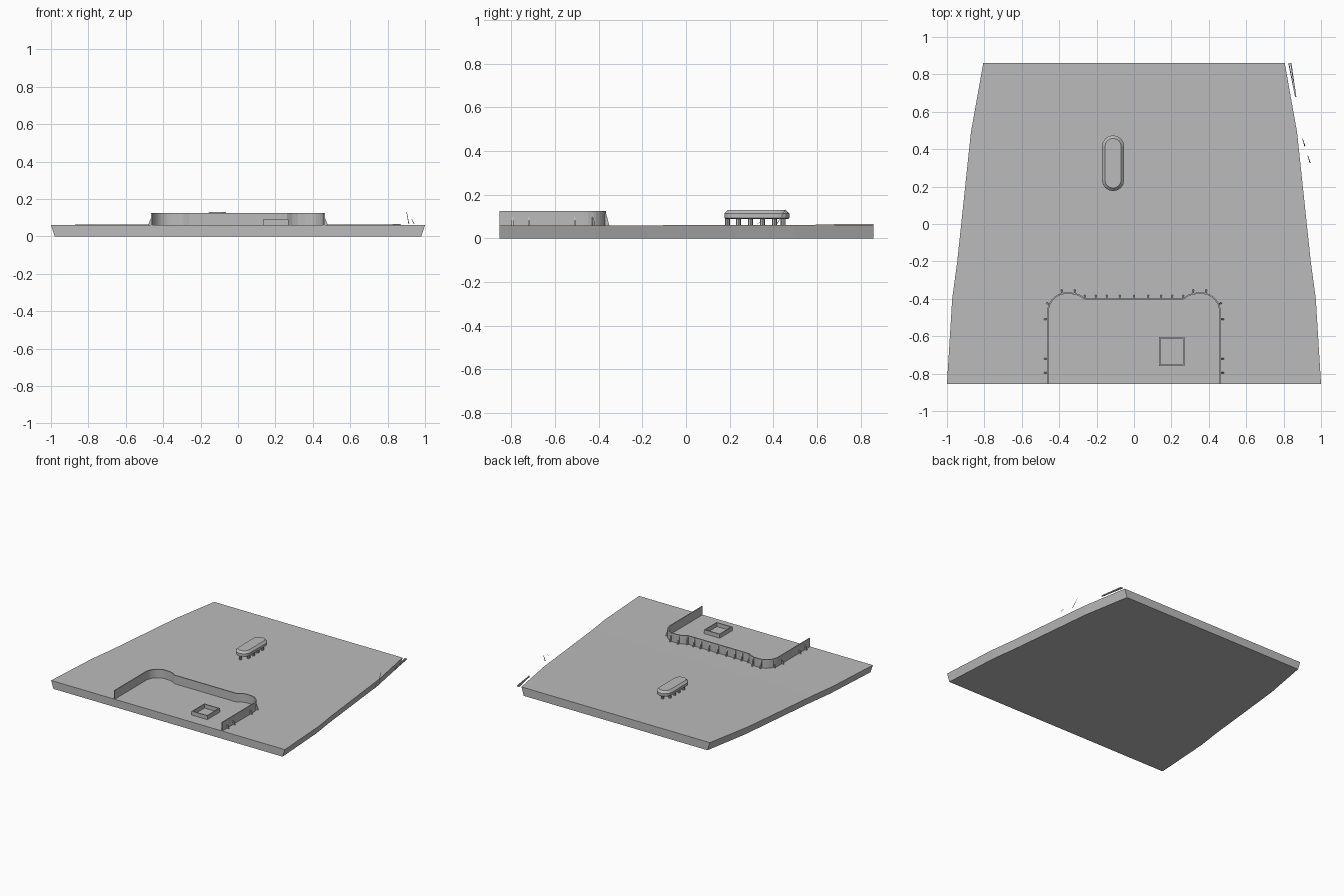
import bpy, bmesh
from math import sin, cos, pi, radians
from mathutils import Vector, Matrix

cube = bpy.data.objects.get("Cube")
if cube:
    bpy.data.objects.remove(cube, do_unlink=True)

grey = bpy.data.materials.new("plain grey")
grey.use_nodes = True
COLOUR = (0.5, 0.5, 0.5, 1)
grey.diffuse_color = COLOUR
grey.node_tree.nodes["Principled BSDF"].inputs["Base Color"].default_value = COLOUR


def finish(name, bm):
    bmesh.ops.recalc_face_normals(bm, faces=bm.faces)
    mesh = bpy.data.meshes.new(name)
    bm.to_mesh(mesh)
    bm.free()
    mesh.materials.append(grey)
    obj = bpy.data.objects.new(name, mesh)
    bpy.context.collection.objects.link(obj)
    return obj


def loft(name, rings):
    """Join closed rings of equal length and cap both ends."""
    bm = bmesh.new()
    loops = [[bm.verts.new(p) for p in ring] for ring in rings]
    n = len(loops[0])
    for a, b in zip(loops, loops[1:]):
        for i in range(n):
            j = (i + 1) % n
            bm.faces.new((a[i], a[j], b[j], b[i]))
    bm.faces.new(loops[0][::-1])
    bm.faces.new(loops[-1])
    return finish(name, bm)


# Base slab: tapering plan, sides leaning outwards, back slightly raised
stations = [(1.0, -0.855, 0.06), (0.972, -0.4, 0.06), (0.945, -0.2, 0.06),
            (0.872, 0.49, 0.062), (0.806, 0.86, 0.064)]
bm = bmesh.new()
sections = []
for x, y, z in stations:
    b = x - 0.02
    sections.append([bm.verts.new(p) for p in
                     ((-b, y, 0), (b, y, 0), (x, y, z), (-x, y, z))])
for a, b in zip(sections, sections[1:]):
    for i in range(4):
        j = (i + 1) % 4
        bm.faces.new((a[i], a[j], b[j], b[i]))
bm.faces.new(sections[0])
bm.faces.new(sections[-1][::-1])
finish("base_slab", bm)

# Thin perimeter wall, open to the front
FLOOR, TOP = 0.058, 0.126
half = [(-0.46, -0.855)]
for i in range(9):
    a = pi - i * pi / 16
    half.append((-0.36 + 0.1 * cos(a), -0.47 + 0.1 * sin(a)))
half += [(-0.32, -0.372), (-0.29, -0.382), (-0.262, -0.4)]
path = half + [(-x, y) for x, y in reversed(half)]
bm = bmesh.new()
low = [bm.verts.new((x, y, FLOOR)) for x, y in path]
high = [bm.verts.new((x, y, TOP)) for x, y in path]
for i in range(len(path) - 1):
    bm.faces.new((low[i], low[i + 1], high[i + 1], high[i]))
wall = finish("perimeter_wall", bm)
solid = wall.modifiers.new("thickness", "SOLIDIFY")
solid.thickness = 0.008
solid.offset = 0
solid.use_even_offset = True


# Triangular buttresses outside the wall
def buttress(x, y, degrees, height):
    turn = Matrix.Translation((x, y, FLOOR)) @ Matrix.Rotation(radians(degrees), 4, "Z")
    profile = ((0, 0), (0.021, 0), (0.005, height), (0, height))
    loft("wall_buttress", [[turn @ Vector((u, s, w)) for u, w in profile]
                           for s in (-0.004, 0.004)])


for x in (-0.262, -0.205, -0.145, -0.075, 0, 0.075, 0.145, 0.205, 0.262):
    buttress(x, -0.4, 90, 0.06)
for side in (-1, 1):
    for x in (0.385, 0.318):
        buttress(side * x, -0.372, 90, 0.06)
    for y in (-0.795, -0.72, -0.51):
        buttress(side * 0.46, y, 90 - side * 90, 0.04)
    buttress(side * 0.45, -0.43, 90 - side * 67, 0.06)

# Small open square frame inside the wall
bm = bmesh.new()
corners = [(0.139, -0.756), (0.266, -0.756), (0.266, -0.609), (0.139, -0.609)]
low = [bm.verts.new((x, y, FLOOR)) for x, y in corners]
high = [bm.verts.new((x, y, 0.09)) for x, y in corners]
for i in range(4):
    j = (i + 1) % 4
    bm.faces.new((low[i], low[j], high[j], high[i]))
frame = finish("square_frame", bm)
solid = frame.modifiers.new("thickness", "SOLIDIFY")
solid.thickness = 0.008
solid.offset = 0
solid.use_even_offset = True


# Pill-shaped cap with chamfered edges
def stadium(radius, z, steps=8):
    ring = []
    for end in (0, 1):
        for i in range(steps + 1):
            a = end * pi + i * pi / steps
            y = 0.325 + (-0.09 if end else 0.09)
            ring.append((-0.112 + radius * cos(a), y + radius * sin(a), z))
    return ring


loft("raised_cap", [stadium(r, z) for r, z in
                    ((0.052, 0.088), (0.059, 0.094), (0.059, 0.114), (0.043, 0.13))])

# Posts that carry the cap
posts = [(side * 0.036, y) for side in (-1, 1) for y in (0.24, 0.295, 0.35, 0.405)]
for x, y in posts + [(0, 0.19), (0, 0.445)]:
    bm = bmesh.new()
    bmesh.ops.create_cone(bm, cap_ends=True, segments=8, radius1=0.011, radius2=0.011,
                          depth=0.034, matrix=Matrix.Translation((x - 0.112, y, 0.075)))
    finish("cap_post", bm)

# Loose trim strips beside the back left edge
for outline in ([(0.825, 0.86), (0.83, 0.86), (0.865, 0.68), (0.861, 0.68)],
                [(0.835, 0.86), (0.842, 0.86), (0.868, 0.68), (0.864, 0.68)]):
    loft("edge_trim", [[(x, y, z) for x, y in outline] for z in (0.058, 0.066)])

# Slender loose slivers
for x, y, base, tip in ((0.9, 0.455, 0.066, 0.132), (0.928, 0.365, 0.066, 0.092)):
    loft("edge_sliver", [[(x, y, tip), (x + 0.011, y - 0.04, base), (x + 0.015, y - 0.04, base)],
                         [(x + 0.002, y + 0.002, tip), (x + 0.012, y - 0.037, base),
                          (x + 0.016, y - 0.037, base)]])
